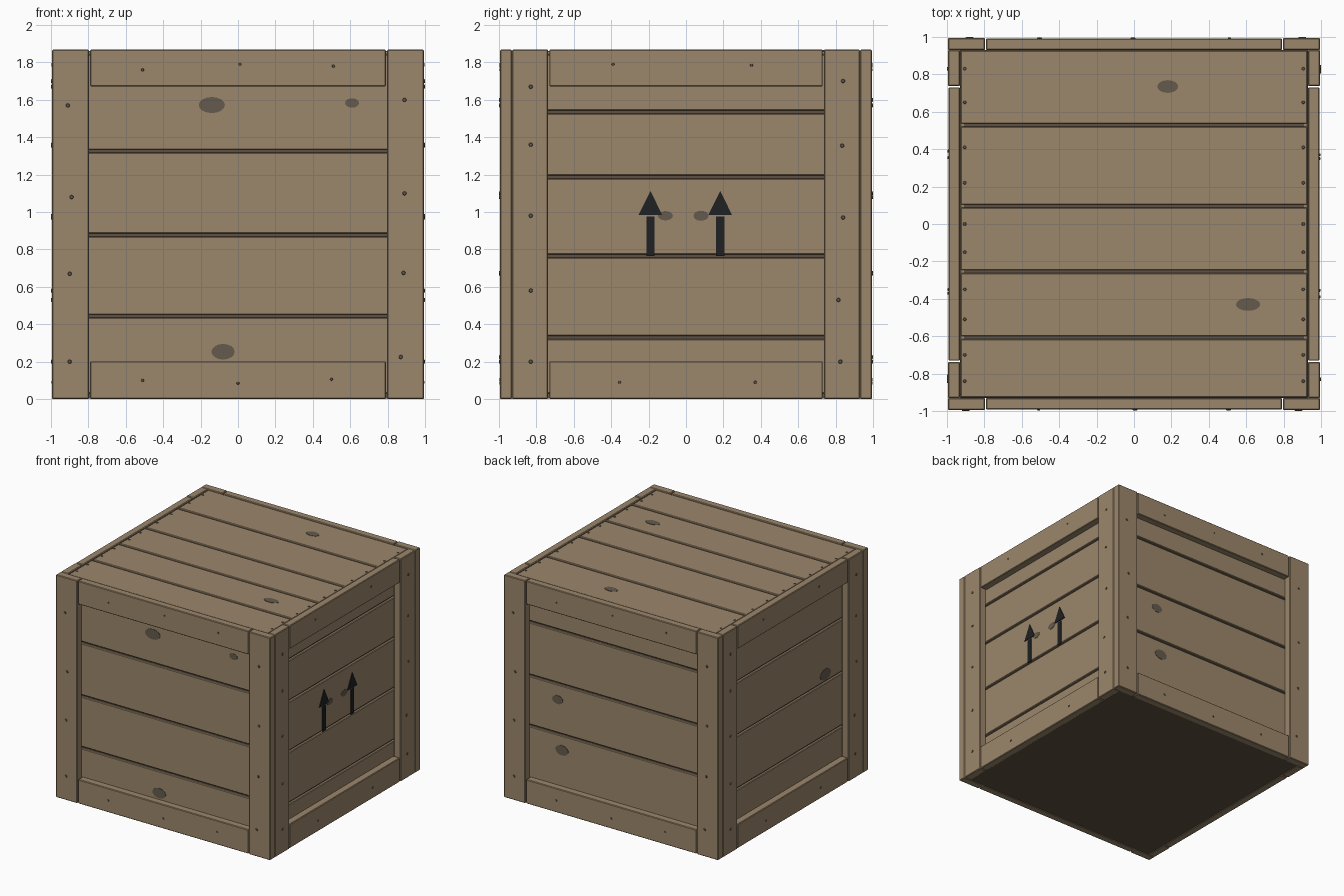
import bpy, bmesh, math
from mathutils import Matrix, Vector

if "Cube" in bpy.data.objects:
    bpy.data.objects.remove(bpy.data.objects["Cube"])


def material(name, rgb):
    m = bpy.data.materials.new(name)
    m.diffuse_color = (*rgb, 1)
    m.use_nodes = True
    m.node_tree.nodes["Principled BSDF"].inputs["Base Color"].default_value = m.diffuse_color
    return m


WOOD = material("wood", (0.33, 0.243, 0.15))
DARK = material("dark_gap_wood", (0.115, 0.083, 0.055))
KNOT = material("knot_and_nail", (0.13, 0.105, 0.075))
BLACK = material("black_paint", (0.014, 0.015, 0.017))


# Each side has its own axes: u (right), v (up), n (outward)
def frame(u, v, n):
    return Matrix((u, v, n)).transposed().to_4x4()


SIDES = {
    "front": frame((1, 0, 0), (0, 0, 1), (0, -1, 0)),
    "right": frame((0, 1, 0), (0, 0, 1), (1, 0, 0)),
    "back": frame((-1, 0, 0), (0, 0, 1), (0, 1, 0)),
    "left": frame((0, -1, 0), (0, 0, 1), (-1, 0, 0)),
    "top": frame((1, 0, 0), (0, 1, 0), (0, 0, 1)),
}


def finish(bm, name, side, mat):
    bm.transform(SIDES[side])
    bmesh.ops.recalc_face_normals(bm, faces=bm.faces)
    me = bpy.data.meshes.new(name)
    bm.to_mesh(me)
    bm.free()
    me.materials.append(mat)
    ob = bpy.data.objects.new(name, me)
    bpy.context.collection.objects.link(ob)
    return ob


def board(name, side, u0, u1, v0, v1, n0, n1, mat=WOOD, bevel=0.005):
    bm = bmesh.new()
    bmesh.ops.create_cube(bm, size=1)
    bmesh.ops.scale(bm, vec=(u1 - u0, v1 - v0, n1 - n0), verts=bm.verts)
    bmesh.ops.translate(bm, vec=((u0 + u1) / 2, (v0 + v1) / 2, (n0 + n1) / 2), verts=bm.verts)
    if bevel:
        bmesh.ops.bevel(bm, geom=bm.edges[:], offset=bevel, segments=1, affect='EDGES')
    return finish(bm, name, side, mat)


def discs(name, side, spots, n0, height, taper=1.0, sides=16):
    """Thin round plates; each spot is (u, v, radius_u, radius_v)."""
    bm = bmesh.new()
    for u, v, ru, rv in spots:
        m = Matrix.Translation((u, v, n0 + height / 2)) @ Matrix.Diagonal((ru, rv, 1, 1))
        bmesh.ops.create_cone(bm, cap_ends=True, segments=sides, radius1=1, radius2=taper,
                              depth=height, matrix=m)
    return finish(bm, name, side, KNOT)


def prism(name, side, pts, n0, n1, mat):
    bm = bmesh.new()
    f = bm.faces.new([bm.verts.new((u, v, n0)) for u, v in pts])
    r = bmesh.ops.extrude_face_region(bm, geom=[f])
    moved = [g for g in r["geom"] if isinstance(g, bmesh.types.BMVert)]
    bmesh.ops.translate(bm, vec=(0, 0, n1 - n0), verts=moved)
    return finish(bm, name, side, mat)


def planks(side, half, low, high, gaps, n0, n1):
    cuts = [low] + sorted(gaps) + [high]
    for i, (a, b) in enumerate(zip(cuts, cuts[1:])):
        board(f"{side}_plank_{i + 1}", side, -half, half,
              a + (0.008 if i else 0), b - (0.008 if b != high else 0), n0, n1)


H, OUT, IN = 1.868, 0.995, 0.93

# Dark inner box, seen through the gaps and underneath
board("inner_box", "top", -0.93, 0.93, -0.93, 0.93, 0.004, 0.03, DARK, 0)
board("inner_box_body", "top", -0.91, 0.91, -0.91, 0.91, 0.03, 1.842, DARK, 0)

# Planks on every side
gaps = {
    "front": (0.443, 0.877, 1.325),
    "right": (0.33, 0.765, 1.187, 1.535),
    "back": (0.63, 1.05, 1.50),
    "left": (0.45, 0.90, 1.35),
}
for side, g in gaps.items():
    planks(side, IN if side in ("front", "back") else 0.91, 0.03, 1.842, g, 0.905, IN)
planks("top", 0.927, -0.927, 0.927, (-0.608, -0.255, 0.095, 0.528), 1.84, 1.862)

# Raised frame: two posts and two rails per side
for side in gaps:
    outer, inner = (OUT, 0.797) if side in ("front", "back") else (IN, 0.737)
    for s, label in ((-1, "left"), (1, "right")):
        a, b = sorted((s * outer, s * inner))
        board(f"{side}_{label}_post", side, a, b, 0, H, IN, OUT)
    e = inner - 0.006
    board(f"{side}_top_rail", side, -e, e, 1.672, H, IN, 0.992)
    board(f"{side}_bottom_rail", side, -e, e, 0, 0.202, IN, 0.992)

# Nails
front_posts = [(-0.91, 1.57), (-0.89, 1.08), (-0.9, 0.67), (-0.9, 0.2),
               (0.89, 1.6), (0.89, 1.1), (0.885, 0.675), (0.87, 0.225)]
front_rails = [(-0.51, 1.76), (0.01, 1.79), (0.51, 1.78),
               (-0.51, 0.1), (0, 0.085), (0.5, 0.105)]
side_posts = [(-0.83, z) for z in (1.67, 1.36, 0.98, 0.58, 0.2)] + [
    (0.84, 1.7), (0.835, 1.355), (0.84, 0.97), (0.815, 0.53), (0.825, 0.2)]
side_rails = [(-0.39, 1.79), (0.35, 1.785), (-0.355, 0.09), (0.37, 0.09)]
for side in gaps:
    p, r = (front_posts, front_rails) if side in ("front", "back") else (side_posts, side_rails)
    discs(f"{side}_post_nails", side, [(u, v, 0.012, 0.012) for u, v in p], OUT - 0.002, 0.007, 0.7, 8)
    discs(f"{side}_rail_nails", side, [(u, v, 0.009, 0.009) for u, v in r], 0.99, 0.006, 0.7, 8)
rows = (0.83, 0.65, 0.41, 0.22, 0, -0.15, -0.35, -0.51, -0.7, -0.84)
discs("top_nails", "top", [(s * 0.905, y, 0.01, 0.01) for s in (-1, 1) for y in rows], 1.86, 0.006, 0.7, 8)

# Wood knots
knots = {
    "front": [(-0.14, 1.572, 0.07, 0.043), (0.61, 1.583, 0.037, 0.025), (-0.08, 0.253, 0.062, 0.042)],
    "right": [(-0.11, 0.98, 0.04, 0.025), (0.08, 0.98, 0.04, 0.027)],
    "back": [(-0.54, 0.915, 0.05, 0.036), (-0.5, 0.5, 0.06, 0.042)],
    "left": [(0.52, 0.967, 0.07, 0.046)],
    "top": [(0.18, 0.735, 0.056, 0.034), (0.61, -0.43, 0.065, 0.034)],
}
for side, k in knots.items():
    discs(f"{side}_knots", side, k, 1.861 if side == "top" else IN - 0.001, 0.004)

# Painted "this way up" arrows on the right side
for c, label in ((-0.19, "front"), (0.183, "back")):
    prism(f"{label}_arrow_shaft", "right",
          [(c - 0.022, 0.765), (c + 0.022, 0.765), (c + 0.022, 0.975), (c - 0.022, 0.975)],
          IN - 0.001, IN + 0.006, BLACK)
    prism(f"{label}_arrow_head", "right",
          [(c - 0.063, 0.985), (c + 0.063, 0.985), (c, 1.112)], IN - 0.001, IN + 0.006, BLACK)
